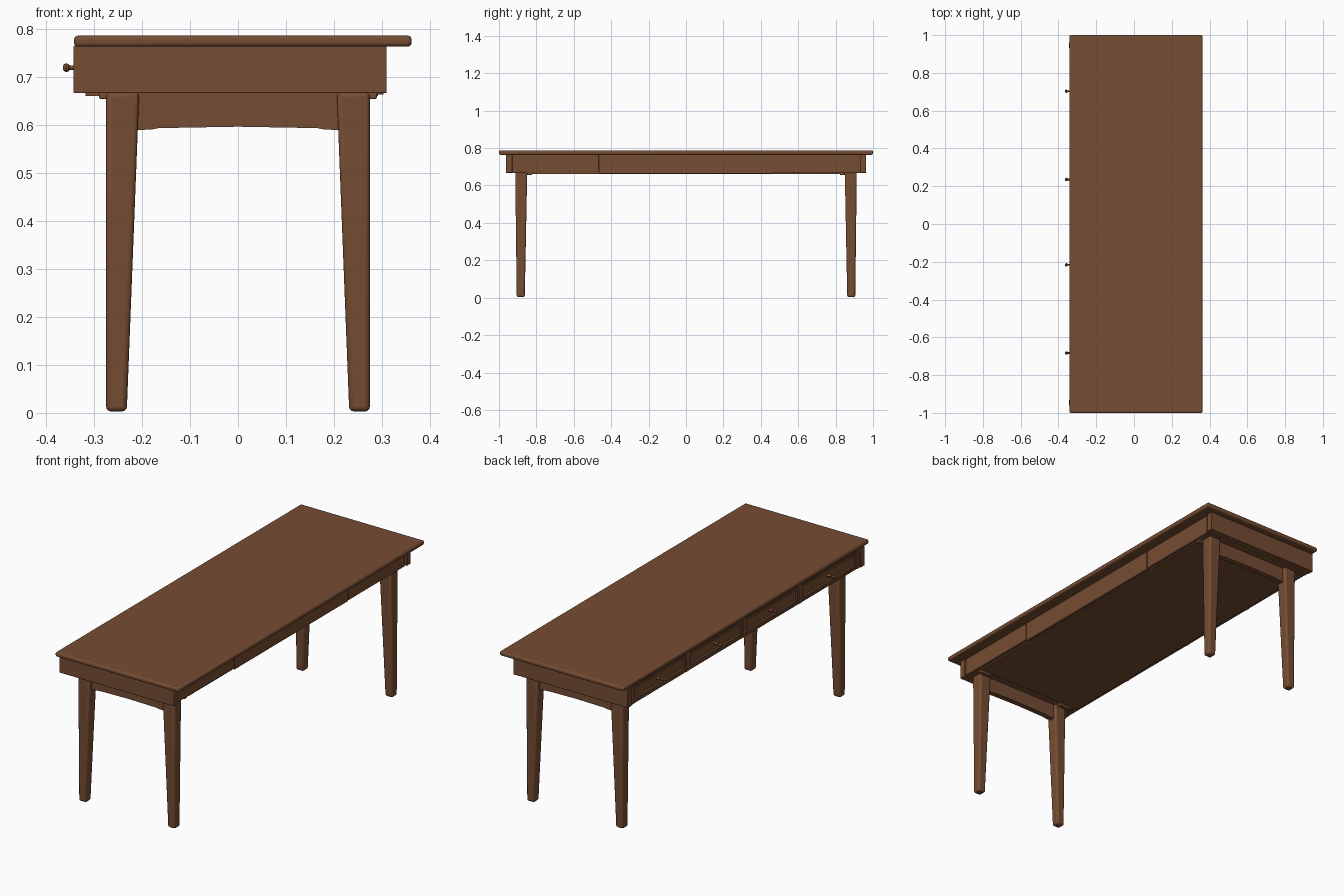
import bpy, bmesh, math

if "Cube" in bpy.data.objects:
    bpy.data.objects.remove(bpy.data.objects["Cube"])

wood = bpy.data.materials.new("brown_wood")
wood.diffuse_color = (0.18, 0.074, 0.033, 1)
wood.use_nodes = True
wood.node_tree.nodes["Principled BSDF"].inputs["Base Color"].default_value = wood.diffuse_color


def finish(name, bm, bevel=0.0, segs=2):
    bmesh.ops.recalc_face_normals(bm, faces=bm.faces[:])
    me = bpy.data.meshes.new(name)
    bm.to_mesh(me)
    bm.free()
    ob = bpy.data.objects.new(name, me)
    bpy.context.collection.objects.link(ob)
    me.materials.append(wood)
    if bevel:
        mod = ob.modifiers.new("bevel", 'BEVEL')
        mod.width, mod.segments = bevel, segs
    bpy.ops.object.select_all(action='DESELECT')
    ob.select_set(True)
    bpy.context.view_layer.objects.active = ob
    bpy.ops.object.shade_smooth_by_angle(angle=math.radians(35))
    return ob


def loft(bm, rings):
    vs = [[bm.verts.new(p) for p in r] for r in rings]
    n = len(vs[0])
    for a, b in zip(vs, vs[1:]):
        for i in range(n):
            bm.faces.new((a[i], a[(i + 1) % n], b[(i + 1) % n], b[i]))
    bm.faces.new(vs[0])
    bm.faces.new(vs[-1])


def rect(x0, x1, y0, y1, z):
    return [(x0, y0, z), (x1, y0, z), (x1, y1, z), (x0, y1, z)]


def box(name, x0, x1, y0, y1, z0, z1, bevel=0.0, segs=2):
    bm = bmesh.new()
    loft(bm, [rect(x0, x1, y0, y1, z0), rect(x0, x1, y0, y1, z1)])
    return finish(name, bm, bevel, segs)


# Table top with rounded edges, overhanging on +x
box("table_top", -0.342, 0.362, -1, 1, 0.764, 0.787, 0.008, 3)

# Case: body, end boards and bottom
box("case_body", -0.322, 0.298, -0.935, 0.935, 0.668, 0.764)
box("bottom_board", -0.318, 0.292, -0.82, 0.82, 0.661, 0.669)
for s, n in ((-1, "front"), (1, "back")):
    y0, y1 = sorted((s * 0.93, s * 0.963))
    box(n + "_end_board", -0.343, 0.31, y0, y1, 0.667, 0.766, 0.002)

# Plain long side with three panels
for i, (a, b, z) in enumerate(((-0.929, -0.466, 0.672), (-0.462, 0.46, 0.664),
                               (0.464, 0.922, 0.667))):
    box(f"side_panel_{i}", 0.29, 0.304, a, b, z, 0.764, 0.0015)

# Drawer side: dividers, recessed-panel drawer fronts, turned knobs
for i, y in enumerate((-0.918, -0.448, 0.010, 0.468, 0.918)):
    box(f"drawer_divider_{i}", -0.339, -0.31, y - 0.012, y + 0.012, 0.667, 0.764, 0.002)
box("drawer_lower_rail", -0.337, -0.31, -0.93, 0.93, 0.667, 0.677, 0.002)
box("drawer_upper_rail", -0.337, -0.31, -0.93, 0.93, 0.757, 0.764, 0.002)

KNOB = [(0.014, 0.009), (0.008, 0.007), (0.002, 0.0045), (-0.008, 0.0045),
        (-0.011, 0.008), (-0.016, 0.009), (-0.020, 0.007), (-0.0225, 0.003)]
for i, y in enumerate((-0.683, -0.216, 0.236, 0.703)):
    bm = bmesh.new()
    a, b = ((-0.903, -0.463), (-0.433, -0.005), (0.025, 0.453), (0.483, 0.903))[i]
    loft(bm, [rect(-0.336, -0.31, a, b, 0.68), rect(-0.336, -0.31, a, b, 0.754)])
    bm.normal_update()
    face = min(bm.faces, key=lambda f: f.calc_center_median().x)
    bmesh.ops.inset_region(bm, faces=[face], thickness=0.014, depth=0)
    bmesh.ops.inset_region(bm, faces=[face], thickness=0.005, depth=0)
    for v in face.verts:
        v.co.x += 0.006
    finish(f"drawer_front_{i}", bm)
    bm = bmesh.new()
    loft(bm, [[(-0.343 + dx, y + r * math.cos(t * math.pi / 8),
                0.72 + r * math.sin(t * math.pi / 8)) for t in range(16)]
              for dx, r in KNOB])
    finish(f"knob_{i}", bm)

# Tapered legs and corner blocks
for sx in (-1, 1):
    for sy in (-1, 1):
        tag = ("left" if sx < 0 else "right") + ("_front" if sy < 0 else "_back")

        def ring(xo, xi, yo, yi, z):
            xs, ys = sorted((sx * xo, sx * xi)), sorted((sy * yo, sy * yi))
            return rect(xs[0], xs[1], ys[0], ys[1], z)
        bm = bmesh.new()
        loft(bm, [ring(0.275, 0.232, 0.905, 0.862, 0.003),
                  ring(0.275, 0.206, 0.913, 0.849, 0.669)])
        finish(tag + "_leg", bm, 0.01, 3)
        bm = bmesh.new()
        loft(bm, [ring(0.29, 0.22, 0.85, 0.825, 0.655),
                  ring(0.29, 0.22, 0.85, 0.818, 0.669)])
        finish(tag + "_corner_block", bm, 0.003)

# End rails with gently arched lower edge
for s, n in ((-1, "front"), (1, "back")):
    low = [(-0.215, 0.59), (-0.18, 0.591), (-0.165, 0.594), (0, 0.597),
           (0.165, 0.594), (0.18, 0.591), (0.215, 0.59)]
    prof = low + [(0.23, 0.669), (-0.23, 0.669)]
    bm = bmesh.new()
    loft(bm, [[(x, s * y, z) for x, z in prof] for y in (0.865, 0.893)])
    finish(n + "_end_rail", bm)
